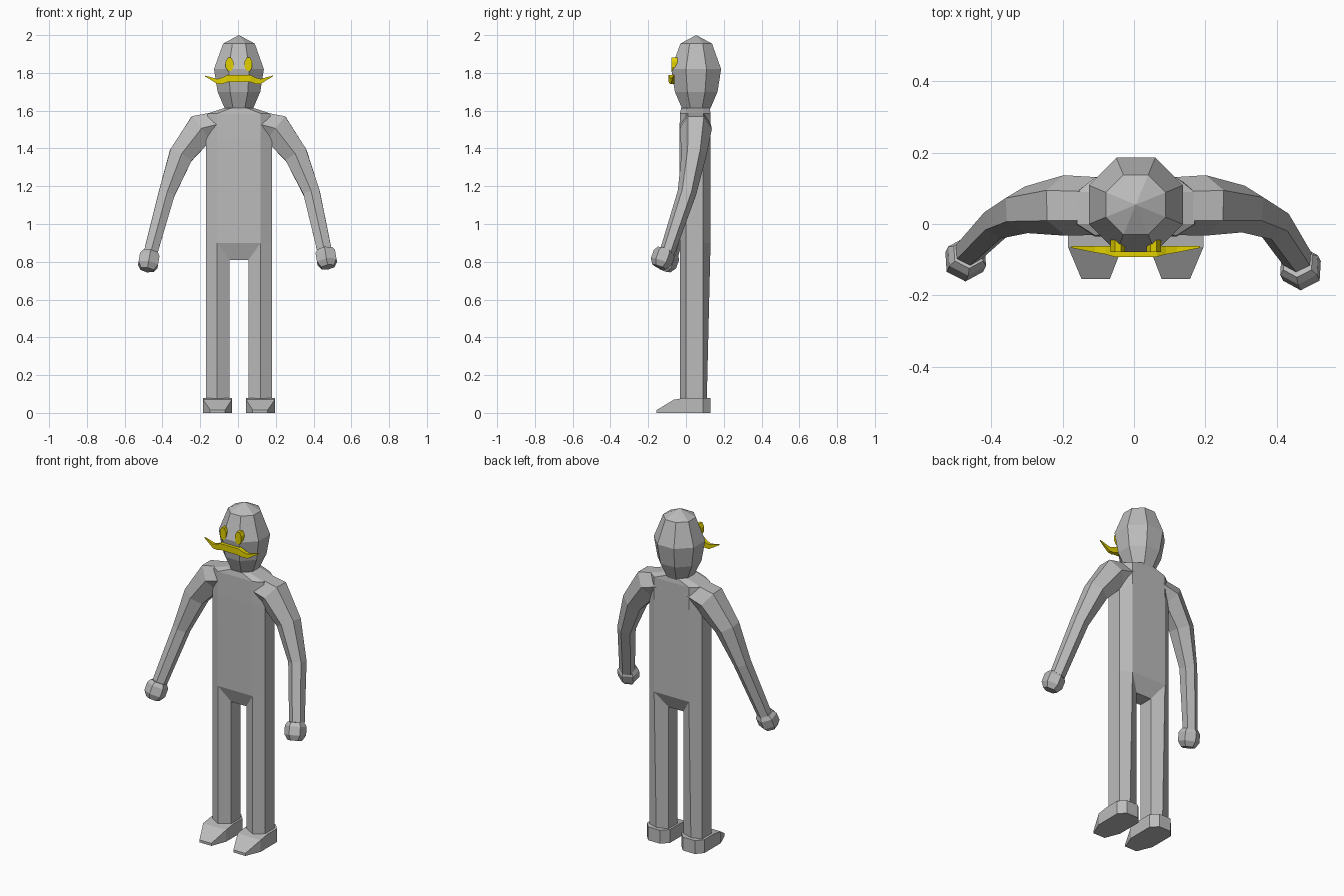
import bpy, bmesh, math
from mathutils import Vector

if "Cube" in bpy.data.objects:
    bpy.data.objects.remove(bpy.data.objects["Cube"])


def material(name, rgb):
    m = bpy.data.materials.new(name)
    m.diffuse_color = (*rgb, 1)
    m.use_nodes = True
    m.node_tree.nodes["Principled BSDF"].inputs["Base Color"].default_value = m.diffuse_color
    return m


GREY = material("grey", (0.5, 0.5, 0.5))
YELLOW = material("yellow", (0.75, 0.63, 0.0))
CX = 0.005  # middle of the body


def finish(name, bm, mat):
    bmesh.ops.remove_doubles(bm, verts=bm.verts, dist=0.0005)
    bmesh.ops.recalc_face_normals(bm, faces=bm.faces)
    me = bpy.data.meshes.new(name)
    bm.to_mesh(me)
    bm.free()
    me.materials.append(mat)
    ob = bpy.data.objects.new(name, me)
    bpy.context.collection.objects.link(ob)
    return ob


def add_ring(bm, pts):
    return [bm.verts.new(p) for p in pts]


def bridge(bm, a, b):
    n = len(a)
    for i in range(n):
        bm.faces.new((a[i], a[(i + 1) % n], b[(i + 1) % n], b[i]))


def loft(bm, rings):
    """Join rings of points, closing both ends."""
    vs = [add_ring(bm, r) for r in rings]
    for a, b in zip(vs, vs[1:]):
        bridge(bm, a, b)
    bm.faces.new(vs[0])
    bm.faces.new(vs[-1])


# Body: two six-sided legs that merge into an eight-sided torso
bm = bmesh.new()
tops = {}
for s in (-1, 1):
    def leg_ring(zo, zi, back):
        plan = [(0.175, 0, zo), (0.115, -0.033, zo), (0.05, 0, zi),
                (0.05, 0.088, zi), (0.115, back, zo), (0.175, 0.09, zo)]
        return add_ring(bm, [(CX + s * x, y, z) for x, y, z in plan])
    low = leg_ring(0.06, 0.06, 0.11)
    top = leg_ring(0.90, 0.81, 0.13)
    bridge(bm, low, top)
    bm.faces.new(low)
    tops[s] = top
L, R = tops[-1], tops[1]
for i in (1, 2, 3):  # crotch
    bm.faces.new((L[i], R[i], R[i + 1], L[i + 1]))
hip = [L[0], L[1], R[1], R[0], R[5], R[4], L[4], L[5]]


def torso_ring(z, side, flat, front, back):
    plan = [(-side, 0), (-flat, front), (flat, front), (side, 0),
            (side, 0.09), (flat, back), (-flat, back), (-side, 0.09)]
    return add_ring(bm, [(CX + x, y, z) for x, y in plan])


prev = hip
for spec in ((1.45, 0.175, 0.115, -0.035, 0.13), (1.585, 0.165, 0.115, -0.032, 0.13),
             (1.615, 0.075, 0.04, -0.025, 0.125)):
    cur = torso_ring(*spec)
    bridge(bm, prev, cur)
    prev = cur
bm.faces.new(prev)
finish("body", bm, GREY)

# Head: octagonal rings closing to a point on top
bm = bmesh.new()


def octagon(z, apothem):
    r = apothem / math.cos(math.pi / 8)
    return [(CX + r * math.cos(math.pi / 8 + i * math.pi / 4),
             0.054 + r * math.sin(math.pi / 8 + i * math.pi / 4), z) for i in range(8)]


loft(bm, [octagon(1.60, 0.07), octagon(1.70, 0.113), octagon(1.82, 0.132),
          octagon(1.955, 0.084), octagon(2.0, 0.0001)])
finish("head", bm, GREY)


# Arms and hands: six-sided sections swept along a path
def sweep(name, path):
    pts = [Vector(p[:3]) for p in path]
    rings = []
    for i, (p, row) in enumerate(zip(pts, path)):
        t = (pts[min(i + 1, len(pts) - 1)] - pts[max(i - 1, 0)]).normalized()
        side = t.cross(Vector((0, 1, 0))).normalized()
        depth = side.cross(t)
        hw, d = row[3], row[4]
        sec = [(0, 1), (1, 0.5), (1, -0.5), (0, -1), (-1, -0.5), (-1, 0.5)]
        rings.append([p + side * hw * u + depth * d * v for u, v in sec])
    bm = bmesh.new()
    loft(bm, rings)
    finish(name, bm, GREY)


sweep("left_arm", [(-0.08, 0.05, 1.535, 0.065, 0.08), (-0.195, 0.052, 1.505, 0.082, 0.085),
                   (-0.302, 0.04, 1.365, 0.064, 0.066), (-0.378, 0.008, 1.16, 0.043, 0.05),
                   (-0.465, -0.08, 0.84, 0.036, 0.04)])
sweep("right_arm", [(0.09, 0.05, 1.535, 0.065, 0.08), (0.20, 0.052, 1.505, 0.082, 0.085),
                    (0.307, 0.042, 1.365, 0.062, 0.066), (0.39, 0.005, 1.165, 0.044, 0.05),
                    (0.46, -0.10, 0.85, 0.038, 0.04)])
for name, s, x, y, z in (("left_hand", -1, -0.465, -0.083, 0.85),
                         ("right_hand", 1, 0.46, -0.108, 0.865)):
    step = Vector((s * 0.16, -0.34, -0.93))
    rows = []
    for dist, r in ((0, 0.042), (0.022, 0.055), (0.07, 0.055), (0.1, 0.036)):
        p = Vector((x, y, z)) + step * dist
        rows.append((p.x, p.y, p.z, r * 0.95, r * 1.05))
    sweep(name, rows)

# Feet: wedge shoes with a narrow toe and a chamfered heel
for name, s in (("left_foot", -1), ("right_foot", 1)):
    plan = [(0.073, -0.155, 0.015), (0.152, -0.155, 0.015), (0.19, -0.065, 0.07),
            (0.19, 0.0, 0.08), (0.19, 0.09, 0.08), (0.155, 0.13, 0.08),
            (0.075, 0.13, 0.08), (0.038, 0.09, 0.08), (0.038, 0.0, 0.08),
            (0.038, -0.065, 0.07)]
    bm = bmesh.new()
    lo = add_ring(bm, [(CX + s * x, y, 0) for x, y, z in plan])
    hi = add_ring(bm, [(CX + s * x, y, z) for x, y, z in plan])
    bridge(bm, lo, hi)
    bm.faces.new(lo)
    for ids in ((0, 1, 2, 9), (9, 2, 3, 8), (8, 3, 4, 5, 6, 7)):
        bm.faces.new([hi[i] for i in ids])
    finish(name, bm, GREY)

# Eyes: flat octagonal studs
for name, s in (("left_eye", -1), ("right_eye", 1)):
    def eye_ring(y):
        return [(CX + s * 0.05 + 0.021 * math.cos(math.pi / 8 + i * math.pi / 4) * 1.05, y,
                 1.845 + 0.039 * math.sin(math.pi / 8 + i * math.pi / 4)) for i in range(8)]
    bm = bmesh.new()
    loft(bm, [eye_ring(-0.078), eye_ring(-0.045)])
    finish(name, bm, YELLOW)

# Moustache: cross-sections (x, top, bottom, front) from tip to tip
half = [(0.18, 1.786, 1.782, -0.067), (0.115, 1.768, 1.742, -0.08),
        (0.085, 1.776, 1.742, -0.085), (0.06, 1.79, 1.752, -0.092)]
stations = [(-x, t, b, f) for x, t, b, f in half] + half[::-1]
bm = bmesh.new()
loft(bm, [[(CX + x, f, t), (CX + x, f, b), (CX + x, -0.062, b), (CX + x, -0.062, t)]
          for x, t, b, f in stations])
finish("moustache", bm, YELLOW)
